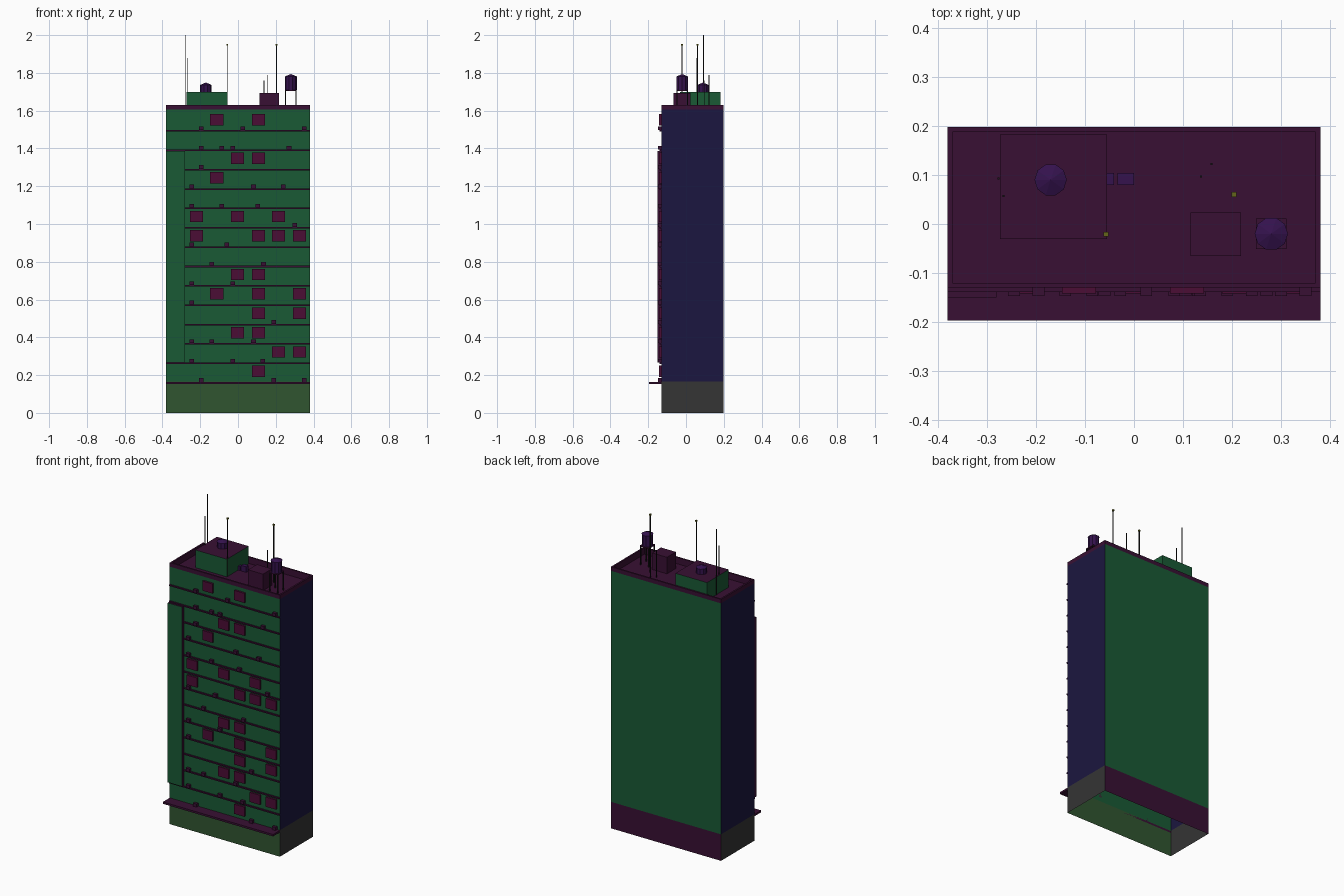
import bpy, bmesh
from math import pi
from mathutils import Matrix

if "Cube" in bpy.data.objects:
    bpy.data.objects.remove(bpy.data.objects["Cube"])


def mat(name, r, g, b):
    m = bpy.data.materials.new(name)
    m.diffuse_color = (r, g, b, 1)
    m.use_nodes = True
    m.node_tree.nodes["Principled BSDF"].inputs["Base Color"].default_value = m.diffuse_color
    return m


GREEN = mat("green_wall", .01, .1, .035)
PURPLE = mat("purple_trim", .04, .005, .033)
BLUE = mat("blue_side", .011, .008, .05)
OLIVE = mat("olive_shopfront", .03, .09, .03)
GREY = mat("grey_side", .035, .035, .035)
WINDOW = mat("window", .07, .004, .035)
TANK = mat("tank_violet", .035, .006, .075)
YELLOW = mat("mast_cap", .13, .13, .01)
DARK = mat("dark_metal", .01, .01, .01)


def finish(bm, name, mats):
    bmesh.ops.recalc_face_normals(bm, faces=bm.faces)
    me = bpy.data.meshes.new(name)
    bm.to_mesh(me)
    bm.free()
    for m in mats:
        me.materials.append(m)
    ob = bpy.data.objects.new(name, me)
    bpy.context.collection.objects.link(ob)
    return ob


def add_box(bm, x0, x1, y0, y1, z0, z1):
    M = (Matrix.Translation(((x0 + x1) / 2, (y0 + y1) / 2, (z0 + z1) / 2))
         @ Matrix.Diagonal((x1 - x0, y1 - y0, z1 - z0, 1)))
    bmesh.ops.create_cube(bm, size=1, matrix=M)


def boxes(name, m, specs):
    bm = bmesh.new()
    for s in specs:
        add_box(bm, *s)
    return finish(bm, name, [m])


FRONT, BACK, DECK = -.13, .198, 1.59

# tower shell: stacked rectangles, open underneath, recessed roof deck
bm = bmesh.new()
rings = []
for d, z in [(0, 0), (0, .165), (0, 1.605), (0, 1.63), (.01, 1.63), (.01, DECK)]:
    x, y0, y1 = .38 - d, FRONT + d, BACK - d
    rings.append([bm.verts.new(p) for p in
                  [(-x, y0, z), (x, y0, z), (x, y1, z), (-x, y1, z)]])
side_mats = [[3, 4, 1, 4], [0, 2, 0, 2]] + [[1] * 4] * 3    # front, right, back, left
for a, b, ids in zip(rings, rings[1:], side_mats):
    for k in range(4):
        n = (k + 1) % 4
        bm.faces.new((a[k], a[n], b[n], b[k])).material_index = ids[k]
bm.faces.new(rings[-1]).material_index = 1
finish(bm, "tower", [GREEN, PURPLE, BLUE, OLIVE, GREY])

# entrance canopy
boxes("canopy", PURPLE, [(-.38, .38, -.197, FRONT, .152, .164)])


# floor ledges on the front
def level(i):
    return .164 + .1025 * i


boxes("floor_ledges", PURPLE,
      [(-.38 if i in (1, 12, 13) else -.28, .38, -.139, FRONT, level(i) - .008, level(i))
       for i in range(1, 14)])

# raised vertical panel on the left of the front
panel = boxes("stair_panel", GREEN, [(-.38, -.28, -.15, FRONT, .268, 1.387)])
panel.data.materials.append(PURPLE)
for p in panel.data.polygons:
    p.material_index = 0 if p.normal.y < -.5 else 1

# projecting windows: floor -> column numbers
COLS = [-.22, -.112, -.002, .108, .215, .325]
WINS = {13: [1, 3], 11: [2, 3], 10: [1], 8: [0, 2, 4], 7: [0, 3, 4, 5], 5: [2, 3],
        4: [1, 3, 5], 3: [3, 5], 2: [2, 3], 1: [4, 5], 0: [3]}
boxes("windows", WINDOW,
      [(COLS[c] - .035, COLS[c] + .035, -.142, FRONT, level(i) + .026, level(i) + .086)
       for i, cs in WINS.items() for c in cs])

# small air conditioners standing on the ledges
ACS = {13: [-.195, .025, .35], 12: [-.195, -.085, -.028, .27], 11: [-.195],
       10: [-.245, .082, .24], 9: [-.245, -.085, .105], 8: [.3], 7: [-.245, -.06],
       6: [-.14, .135], 5: [-.245, -.028], 4: [-.245], 3: [.19],
       2: [-.245, -.14, .082], 1: [-.245, -.028, .13], 0: [-.195, .19, .35]}
boxes("air_conditioners", PURPLE,
      [(x - .012, x + .012, -.147, FRONT, level(i), level(i) + .02)
       for i, xs in ACS.items() for x in xs])

# rooftop penthouse with purple top
pent = boxes("penthouse", GREEN, [(-.273, -.055, -.031, .183, DECK, 1.7)])
pent.data.materials.append(PURPLE)
for p in pent.data.polygons:
    p.material_index = 1 if p.normal.z > .5 else 0

# rooftop plant boxes
boxes("plant_room", PURPLE, [(.115, .218, -.065, .023, DECK, 1.693)])
boxes("roof_vents", TANK, [(-.055, -.041, .08, .104, DECK, 1.615),
                           (-.034, 0, .08, .104, DECK, 1.625)])


# water tanks: ten-sided drum with conical lid
def tank(name, x, y, z0, z1, r):
    bm = bmesh.new()
    for ra, rb, a, b in [(r * .93, r * .93, z0, z1), (r, 0, z1, z1 + .014)]:
        bmesh.ops.create_cone(bm, cap_ends=True, segments=10, radius1=ra, radius2=rb,
                              depth=b - a, matrix=Matrix.Translation((x, y, (a + b) / 2))
                              @ Matrix.Rotation(pi / 10, 4, 'Z'))
    bmesh.ops.remove_doubles(bm, verts=bm.verts, dist=1e-5)
    finish(bm, name, [TANK])


tank("penthouse_tank", -.17, .09, 1.698, 1.735, .033)
tank("water_tower_tank", .28, -.02, 1.71, 1.78, .034)
boxes("water_tower_legs", DARK,
      [(.28 + sx * .028 - .003, .28 + sx * .028 + .003,
        -.02 + sy * .028 - .003, -.02 + sy * .028 + .003, DECK, 1.708)
       for sx in (-1, 1) for sy in (-1, 1)])
boxes("water_tower_platform", PURPLE, [(.249, .311, -.051, .011, 1.704, 1.71)])

# antenna masts: x, y, base, top, half thickness
MASTS = [(-.276, .093, DECK, 2.0, .002), (-.266, .057, 1.69, 1.88, .002),
         (-.057, -.021, DECK, 1.945, .0025), (.204, .06, DECK, 1.945, .0025),
         (.137, .097, DECK, 1.76, .002), (.158, .122, DECK, 1.79, .002)]
boxes("antennas", DARK, [(x - t, x + t, y - t, y + t, a, b) for x, y, a, b, t in MASTS])
boxes("antenna_caps", YELLOW, [(x - .005, x + .005, y - .005, y + .005, b, b + .009)
                               for x, y, a, b, t in MASTS[2:4]])
